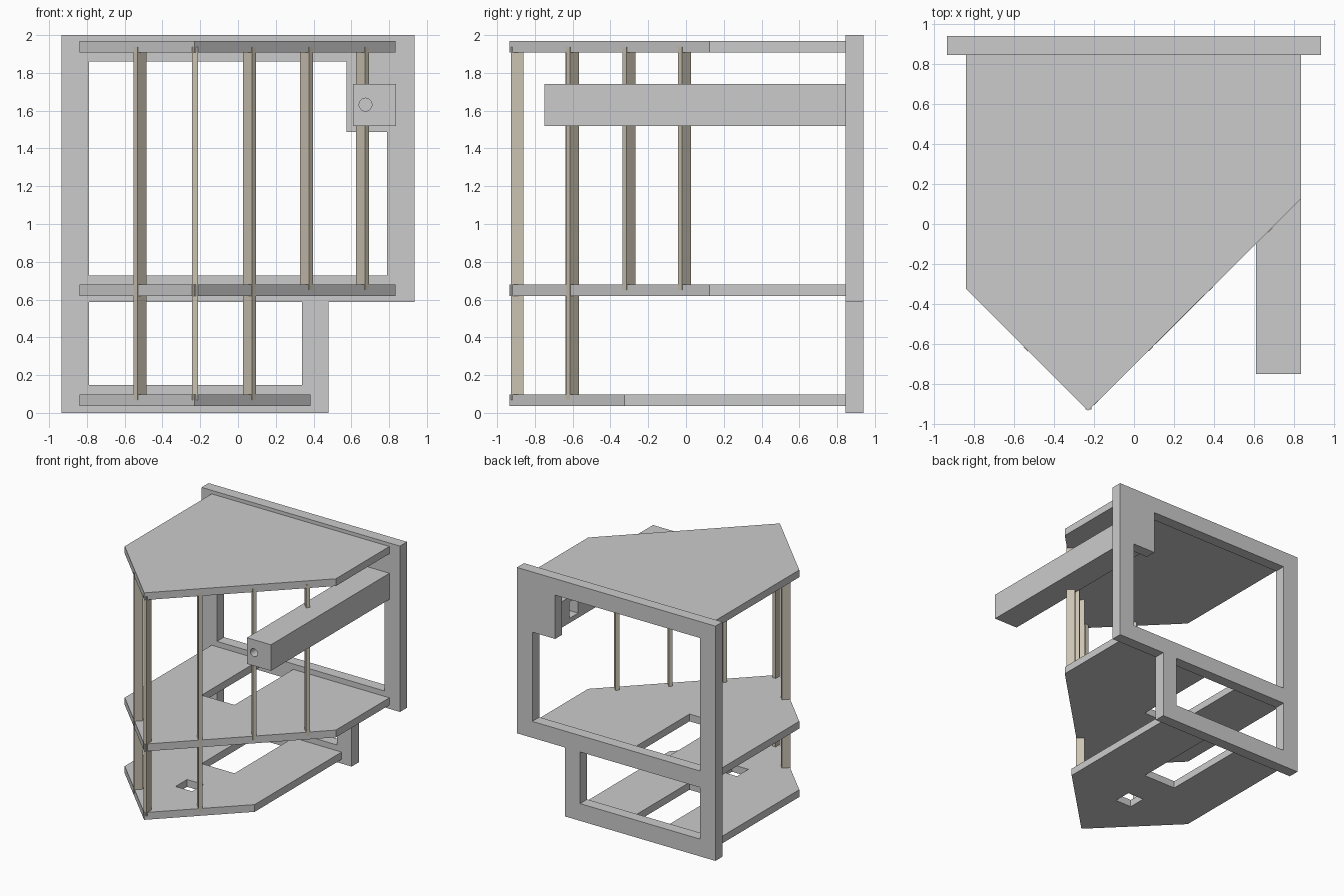
import bpy, bmesh, math
from mathutils import Matrix, Vector

if "Cube" in bpy.data.objects:
    bpy.data.objects.remove(bpy.data.objects["Cube"])


def prism(name, pts, depth, matrix=Matrix()):
    """Extrude a 2D profile along its local z by depth."""
    bm = bmesh.new()
    face = bm.faces.new([bm.verts.new((x, y, 0)) for x, y in pts])
    geo = bmesh.ops.extrude_face_region(bm, geom=[face])
    verts = [v for v in geo["geom"] if isinstance(v, bmesh.types.BMVert)]
    bmesh.ops.translate(bm, vec=(0, 0, depth), verts=verts)
    bmesh.ops.transform(bm, matrix=matrix, verts=bm.verts)
    bmesh.ops.recalc_face_normals(bm, faces=bm.faces)
    mesh = bpy.data.meshes.new(name)
    bm.to_mesh(mesh)
    bm.free()
    ob = bpy.data.objects.new(name, mesh)
    bpy.context.collection.objects.link(ob)
    return ob


def rect(x0, x1, y0, y1):
    return [(x0, y0), (x1, y0), (x1, y1), (x0, y1)]


def box(name, x, y, z):
    return prism(name, rect(*x, *y), z[1] - z[0], Matrix.Translation((0, 0, z[0])))


def cut(target, cutter):
    mod = target.modifiers.new("cut", "BOOLEAN")
    mod.operation, mod.solver, mod.object = "DIFFERENCE", "EXACT", cutter
    bpy.context.view_layer.objects.active = target
    bpy.ops.object.modifier_apply(modifier=mod.name)
    bpy.data.objects.remove(cutter)


def upright(y):
    """Profile x,y -> world x,z; extrusion runs towards -y from y."""
    return Matrix.Translation((0, y, 0)) @ Matrix.Rotation(math.pi / 2, 4, "X")


# Back frame: stepped outline with two openings
BACK, WALL = 0.94, 0.845
frame = prism("back_frame", [(-0.935, 0), (0.48, 0), (0.48, 0.587), (0.935, 0.587),
                             (0.935, 2), (-0.935, 2)], BACK - WALL, upright(BACK))
upper = [(-0.79, 0.727), (0.79, 0.727), (0.79, 1.487), (0.575, 1.487),
         (0.575, 1.86), (-0.79, 1.86)]
for opening in (upper, rect(-0.79, 0.34, 0.147, 0.587)):
    cut(frame, prism("opening", opening, 0.3, upright(1.05)))

# Pointed floors and roof; the two floors have a slot open to the back
left = [(-0.84, WALL), (-0.84, -0.325), (-0.23, -0.935)]
wide = left + [(0.835, 0.125), (0.835, WALL)]
narrow = left + [(0.385, -0.325), (0.385, WALL)]
slot = [(-0.07, WALL), (-0.07, 0.053), (-0.38, 0.053), (-0.38, WALL)]
plates = {}
for name, outline, z0, z1 in (("roof_plate", wide, 1.908, 1.97),
                              ("middle_floor", wide + slot, 0.619, 0.681),
                              ("bottom_floor", narrow + slot, 0.036, 0.098)):
    plates[name] = prism(name, outline, z1 - z0, Matrix.Translation((0, 0, z0)))

# Square hatch in the bottom floor
cut(plates["bottom_floor"], box("hatch", (-0.305, -0.15), (-0.405, -0.25), (0, 0.2)))

# Beam with a front bore and a pocket on its inner side
beam = box("side_beam", (0.61, 0.836), (-0.75, WALL), (1.52, 1.742))
circle = [(0.675 + 0.034 * math.cos(a), 1.632 + 0.034 * math.sin(a))
          for a in (2 * math.pi * i / 24 for i in range(24))]
cut(beam, prism("bore", circle, 0.5, upright(-0.4)))
cut(beam, box("pocket", (0.55, 0.72), (0.58, 0.70), (1.56, 1.70)))

# Thin posts set into the plate edges, depth pointing inwards
tan = bpy.data.materials.new("tan")
tan.diffuse_color = (0.6, 0.55, 0.45, 1)
tan.use_nodes = True
tan.node_tree.nodes["Principled BSDF"].inputs["Base Color"].default_value = tan.diffuse_color
THICK, DEPTH = 0.031, 0.064


def post(name, x, y, angle, z0, z1):
    m = Matrix.Translation((x, y, z0)) @ Matrix.Rotation(math.radians(angle), 4, "Z")
    ob = prism(name, rect(-THICK / 2, THICK / 2, -0.003, DEPTH), z1 - z0, m)
    ob.data.materials.append(tan)


post("front_post", -0.228, -0.924, 0, 0.068, 1.938)
post("left_post", -0.54, -0.625, -45, 0.068, 1.938)
post("right_post_1", 0.083, -0.6235, 45, 0.068, 1.938)
post("right_post_2", 0.384, -0.324, 45, 0.65, 1.938)
post("right_post_3_lower", 0.68, -0.0292, 45, 0.65, 1.525)
post("right_post_3_upper", 0.68, -0.0292, 45, 1.737, 1.938)
